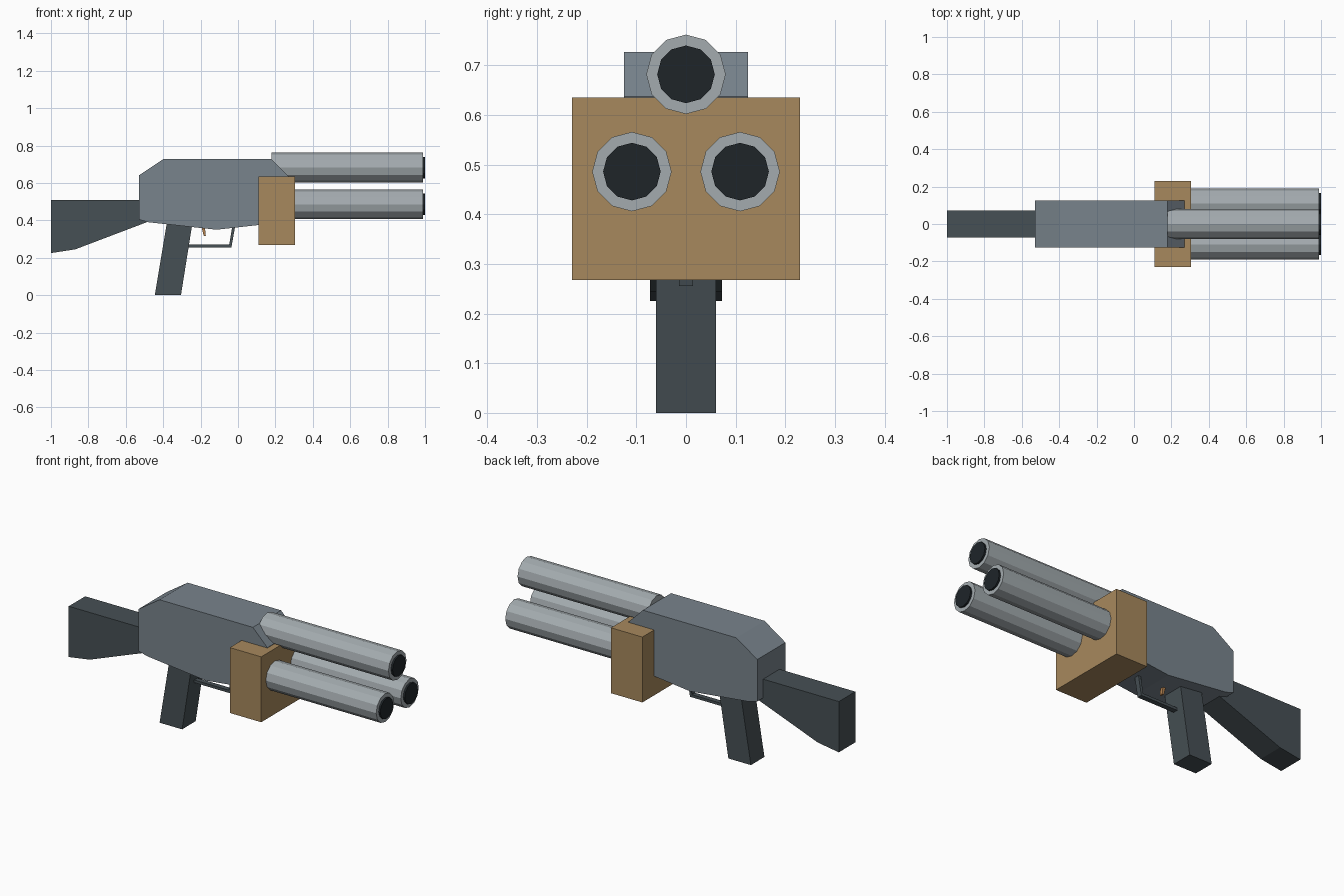
import bpy, bmesh
from math import cos, sin, tau

if "Cube" in bpy.data.objects:
    bpy.data.objects.remove(bpy.data.objects["Cube"])


def material(name, rgb):
    m = bpy.data.materials.new(name)
    m.diffuse_color = (*rgb, 1)
    m.use_nodes = True
    m.node_tree.nodes["Principled BSDF"].inputs["Base Color"].default_value = m.diffuse_color
    return m


GUNMETAL = material("gunmetal", (0.19, 0.23, 0.265))
STEEL = material("steel", (0.37, 0.41, 0.43))
DARK = material("dark_grip", (0.062, 0.08, 0.09))
BORE = material("bore_black", (0.013, 0.018, 0.022))
WOOD = material("wood", (0.39, 0.25, 0.11))
COPPER = material("copper", (0.45, 0.22, 0.08))


def prism(name, points, offset, mat):
    """Extrude a closed loop of 3D points along an offset vector."""
    bm = bmesh.new()
    face = bm.faces.new([bm.verts.new(p) for p in points])
    ext = bmesh.ops.extrude_face_region(bm, geom=[face])
    verts = [v for v in ext["geom"] if isinstance(v, bmesh.types.BMVert)]
    bmesh.ops.translate(bm, verts=verts, vec=offset)
    bmesh.ops.recalc_face_normals(bm, faces=bm.faces)
    mesh = bpy.data.meshes.new(name)
    bm.to_mesh(mesh)
    bm.free()
    mesh.materials.append(mat)
    obj = bpy.data.objects.new(name, mesh)
    bpy.context.collection.objects.link(obj)
    return obj


def side_profile(name, xz, half_width, mat):
    return prism(name, [(x, -half_width, z) for x, z in xz], (0, 2 * half_width, 0), mat)


def rod(name, x0, x1, y, z, r, mat, sides=12):
    ring = [(x0, y + r * cos(tau * i / sides), z + r * sin(tau * i / sides)) for i in range(sides)]
    return prism(name, ring, (x1 - x0, 0, 0), mat)


# Main body
side_profile("receiver", [(-0.53, 0.64), (-0.40, 0.727), (0.18, 0.727), (0.27, 0.637),
                          (0.27, 0.393), (-0.115, 0.35), (-0.48, 0.39), (-0.53, 0.405)], 0.125, GUNMETAL)

# Shoulder stock and pistol grip
side_profile("stock", [(-1.0, 0.51), (-0.53, 0.51), (-0.48, 0.50), (-0.48, 0.393),
                       (-0.87, 0.245), (-1.0, 0.225)], 0.073, DARK)
side_profile("grip", [(-0.445, 0), (-0.305, 0), (-0.243, 0.39), (-0.38, 0.39)], 0.06, DARK)

# Wooden barrel block
side_profile("fore_block", [(0.11, 0.268), (0.305, 0.268), (0.305, 0.635), (0.11, 0.635)], 0.23, WOOD)

# Trigger guard and trigger
side_profile("trigger_guard", [(-0.28, 0.256), (-0.035, 0.256), (-0.015, 0.37), (-0.03, 0.37),
                               (-0.047, 0.271), (-0.28, 0.271)], 0.014, DARK)
side_profile("trigger", [(-0.197, 0.37), (-0.180, 0.37), (-0.175, 0.345), (-0.172, 0.316),
                         (-0.184, 0.318), (-0.190, 0.345)], 0.009, COPPER)

# Three barrels with dark bores
for label, start, y, z in (("top", 0.18, 0, 0.682),
                           ("left", 0.28, -0.109, 0.486),
                           ("right", 0.28, 0.109, 0.486)):
    rod(label + "_barrel", start, 0.99, y, z, 0.08, STEEL)
    rod(label + "_bore", 0.96, 1.0, y, z, 0.058, BORE)
